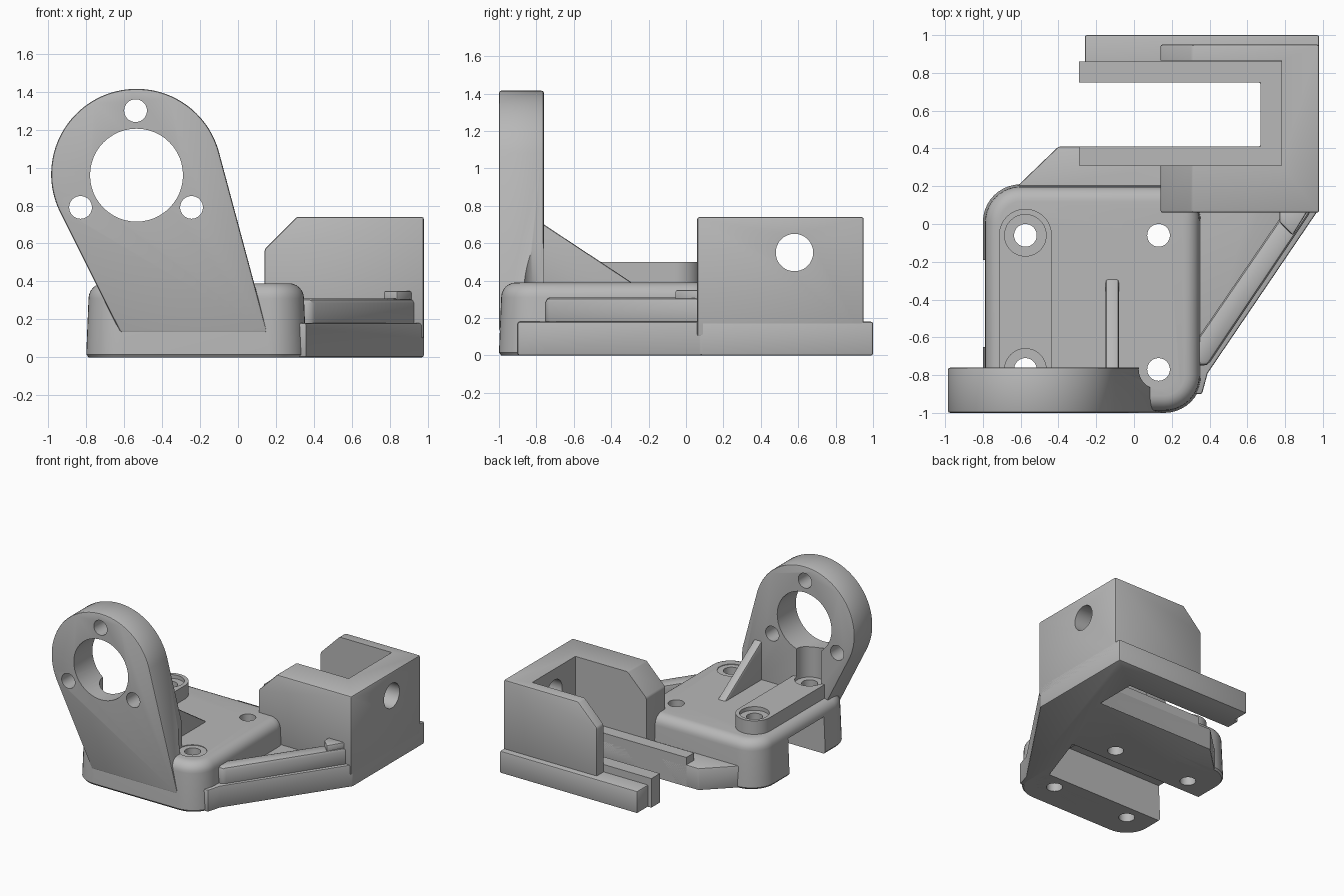
import bpy, bmesh
from math import sin, cos, radians, pi

default = bpy.data.objects.get("Cube")
if default:
    bpy.data.objects.remove(default, do_unlink=True)

grey = bpy.data.materials.new("plain grey")
grey.use_nodes = True
grey.diffuse_color = (0.48, 0.48, 0.48, 1)
for node in grey.node_tree.nodes:
    if node.type == "BSDF_PRINCIPLED":
        node.inputs["Base Color"].default_value = grey.diffuse_color


def apply(ob, mod):
    bpy.context.view_layer.objects.active = ob
    bpy.ops.object.modifier_apply(modifier=mod.name)


def loft(name, rings, bevel=0):
    """Solid through rings of equal length, with an optional soft edge."""
    bm = bmesh.new()
    loops = [[bm.verts.new(p) for p in ring] for ring in rings]
    n = len(loops[0])
    for a, b in zip(loops, loops[1:]):
        for i in range(n):
            bm.faces.new((a[i], a[(i + 1) % n], b[(i + 1) % n], b[i]))
    bm.faces.new(loops[0])
    bm.faces.new(loops[-1])
    bmesh.ops.recalc_face_normals(bm, faces=bm.faces)
    mesh = bpy.data.meshes.new(name)
    bm.to_mesh(mesh)
    bm.free()
    mesh.materials.append(grey)
    ob = bpy.data.objects.new(name, mesh)
    bpy.context.collection.objects.link(ob)
    if bevel:
        mod = ob.modifiers.new("soft edge", "BEVEL")
        mod.width, mod.segments = bevel, 2
        mod.limit_method, mod.angle_limit = "ANGLE", radians(30)
        apply(ob, mod)
    return ob


def prism(name, pts, lo, hi, axis="z", bevel=0):
    place = {"z": lambda a, b, h: (a, b, h),
             "y": lambda a, b, h: (a, h, b),
             "x": lambda a, b, h: (h, a, b)}[axis]
    return loft(name, [[place(a, b, h) for a, b in pts] for h in (lo, hi)], bevel)


def rect(a0, a1, b0, b1):
    return [(a0, b0), (a1, b0), (a1, b1), (a0, b1)]


def arc(cx, cy, r, start, end, steps):
    return [(cx + r * cos(radians(start + (end - start) * i / steps)),
             cy + r * sin(radians(start + (end - start) * i / steps)))
            for i in range(steps + 1)]


def circle(cx, cy, r):
    return arc(cx, cy, r, 0, 360, 48)[:-1]


def round_rect(x0, x1, y0, y1, r):
    return (arc(x1 - r, y1 - r, r, 0, 90, 10) + arc(x0 + r, y1 - r, r, 90, 180, 10)
            + arc(x0 + r, y0 + r, r, 180, 270, 10) + arc(x1 - r, y0 + r, r, 270, 360, 10))


# Flat base with the open slot at the back
base = prism("base_plate", [
    (-0.3, -0.9), (0.36, -0.9), (0.39, -0.79), (0.98, 0.08), (0.98, 1),
    (-0.26, 1), (-0.26, 0.75), (0.67, 0.75), (0.67, 0.41), (-0.4, 0.41),
    (-0.66, 0.16), (-0.3, 0)], 0, 0.18, bevel=0.01)

# Drafted housing with a rounded top edge
steps = [(0, 0.012), (0.015, 0), (0.31, 0.012)]
steps += [(0.31 + 0.08 * sin(t * pi / 12), 0.092 - 0.08 * cos(t * pi / 12))
          for t in range(1, 7)]
housing = loft("housing", [
    [(x, y, z) for x, y in round_rect(-0.8 + d, 0.36 - d, -1 + d, 0.21 - d, 0.2 - d)]
    for z, d in steps])

# Upright ear
ear = prism("ear", arc(-0.535, 0.965, 0.45, 15, 206, 56)
            + [(-0.62, 0.13), (0.155, 0.13)], -1, -0.76, "y", bevel=0.012)

# Raised pad running from the rear bolt to the ear
pad = prism("bolt_pad", arc(-0.575, -0.06, 0.14, 0, 180, 24)
            + [(-0.715, -0.85), (-0.435, -0.85)], 0.35, 0.5)

# Gusset behind the ear
prism("gusset", [(-0.8, 0.72), (-0.76, 0.7), (-0.29, 0.39), (-0.29, 0.35), (-0.8, 0.35)],
      -0.15, -0.08, "x", bevel=0.012)

# Slotted rail lining and the diagonal brace
prism("slot_rail", [(-0.29, 0.31), (0.8, 0.31), (0.8, 0.86), (-0.29, 0.86),
                    (-0.29, 0.75), (0.67, 0.75), (0.67, 0.41), (-0.29, 0.41)],
      0.003, 0.24)
prism("brace", [(0.3, -0.75), (0.39, -0.75), (0.94, 0.07), (0.8, 0.07), (0.3, -0.66)],
      0.15, 0.31, bevel=0.025)
prism("brace_end", [(0.84, -0.06), (0.92, 0.07), (0.77, 0.07), (0.77, 0.01)],
      0.28, 0.35, bevel=0.01)

# Open box with chamfered cheeks
box = prism("box_walls", [(0.14, 0.1), (0.98, 0.1), (0.98, 0.74), (0.31, 0.74),
                          (0.14, 0.57)], 0.06, 0.95, "y", bevel=0.012)

# Cutters, each with the parts it goes through
cuts = [(prism("cavity", rect(-0.1, 0.78, 0.31, 0.865), 0, 1), [box])]
cuts.append((prism("side_hole", circle(0.58, 0.55, 0.1), 0.7, 1.1, "x"), [box]))
for x in (-0.575, 0.13):
    for y in (-0.06, -0.77):
        cuts.append((prism("bolt_hole", circle(x, y, 0.06), -0.1, 0.6),
                     [base, housing, pad, ear]))
for y in (-0.06, -0.77):
    cuts.append((prism("counterbore", circle(-0.575, y, 0.11), 0.47, 0.85), [pad, ear]))
cuts.append((prism("spot_face", circle(0.13, -0.77, 0.105), 0.385, 0.9), [ear, housing]))
cuts.append((prism("ear_bore", circle(-0.535, 0.96, 0.245), -1.1, -0.6, "y"), [ear]))
for x, z in ((-0.54, 1.3), (-0.83, 0.79), (-0.245, 0.79)):
    cuts.append((prism("ear_hole", circle(x, z, 0.06), -1.1, -0.6, "y"), [ear]))
cuts.append((prism("channel", rect(-1, 0.27, -0.65, -0.19), -0.1, 0.3), [base, housing]))
cuts.append((prism("channel_end", [(0.2, -0.65), (0.28, -0.65), (0.44, -0.19), (0.2, -0.19)],
                   -0.1, 0.13), [base, housing]))

for cutter, parts in cuts:
    cutter.hide_render = True
    for part in parts:
        mod = part.modifiers.new("cut", "BOOLEAN")
        mod.operation, mod.solver, mod.object = "DIFFERENCE", "EXACT", cutter
        apply(part, mod)
for cutter, parts in cuts:
    bpy.data.objects.remove(cutter, do_unlink=True)

# Smooth curved surfaces, keep corners crisp
for ob in bpy.context.scene.objects:
    if ob.type == "MESH":
        bpy.ops.object.select_all(action="DESELECT")
        ob.select_set(True)
        bpy.context.view_layer.objects.active = ob
        bpy.ops.object.shade_smooth_by_angle(angle=radians(30))
